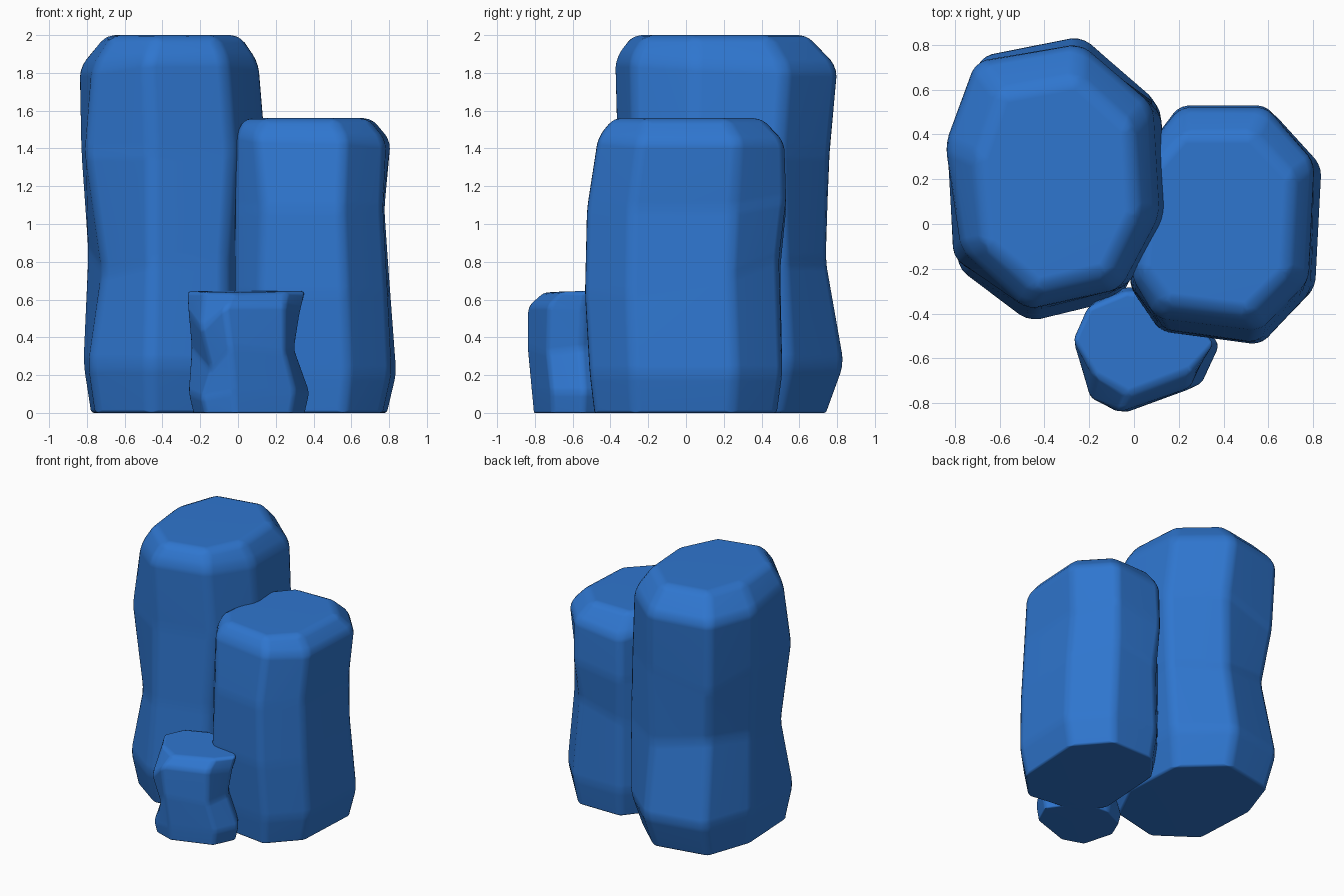
import bpy, bmesh

if "Cube" in bpy.data.objects:
    bpy.data.objects.remove(bpy.data.objects["Cube"])

stone = bpy.data.materials.new("blue_stone")
stone.diffuse_color = (0.028, 0.18, 0.62, 1)
stone.use_nodes = True
stone.node_tree.nodes["Principled BSDF"].inputs["Base Color"].default_value = stone.diffuse_color


def column(name, outline, rings, dents, bevel):
    """Loft an outline through rings given as (z, xmin, xmax, ymin, ymax)."""
    xs, ys = [p[0] for p in outline], [p[1] for p in outline]
    w, d = max(xs) - min(xs), max(ys) - min(ys)
    unit = [((x - min(xs)) / w, (y - min(ys)) / d) for x, y in outline]
    bm = bmesh.new()
    loops = []
    for r, (z, x0, x1, y0, y1) in enumerate(rings):
        loop = []
        for i, (u, v) in enumerate(unit):
            dx, dy, dz = dents.get((r, i), (0, 0, 0))
            loop.append(bm.verts.new((x0 + u * (x1 - x0) + dx,
                                      y0 + v * (y1 - y0) + dy, z + dz)))
        loops.append(loop)
    n = len(unit)
    for a, b in zip(loops, loops[1:]):
        for i in range(n):
            j = (i + 1) % n
            bm.faces.new((a[i], a[j], b[j], b[i]))
    bm.faces.new(loops[0][::-1])
    bm.faces.new(loops[-1])
    bmesh.ops.recalc_face_normals(bm, faces=bm.faces)
    # narrower rounding along the foot
    weight = bm.edges.layers.float.new("bevel_weight_edge")
    foot = set(loops[0])
    for e in bm.edges:
        e[weight] = 0.35 if all(v in foot for v in e.verts) else 1.0
    mesh = bpy.data.meshes.new(name)
    bm.to_mesh(mesh)
    bm.free()
    mesh.materials.append(stone)
    ob = bpy.data.objects.new(name, mesh)
    bpy.context.collection.objects.link(ob)
    # worn, rounded edges
    mod = ob.modifiers.new("worn_edges", 'BEVEL')
    mod.width = bevel
    mod.segments = 3
    mod.limit_method = 'WEIGHT'
    mod.use_clamp_overlap = True
    bpy.ops.object.select_all(action='DESELECT')
    ob.select_set(True)
    bpy.context.view_layer.objects.active = ob
    bpy.ops.object.modifier_apply(modifier=mod.name)
    bpy.ops.object.shade_smooth_by_angle(angle=0.7)
    soft = ob.modifiers.new("even_shading", 'WEIGHTED_NORMAL')
    soft.keep_sharp = True
    return ob


# tall column, outlines run counter-clockwise from the back left
column("tall_column",
       [(-.69, .76), (-.83, .36), (-.80, -.20), (-.46, -.44),
        (-.03, -.34), (.15, .02), (.12, .55), (-.21, .85)],
       [(0, -.78, .06, -.37, .75),
        (.26, -.82, .11, -.44, .845),
        (.80, -.80, .10, -.39, .75),
        (1.38, -.83, .15, -.37, .765),
        (1.83, -.845, .11, -.385, .81),
        (2.0, -.70, .01, -.29, .65)],
       {(2, 2): (.06, .02, -.06), (3, 2): (-.01, 0, 0),
        (4, 2): (.05, .05, 0), (4, 3): (0, 0, .05), (4, 4): (0, 0, .05),
        (5, 2): (.01, .02, 0), (4, 5): (0, 0, .03),
        (2, 0): (.03, -.03, .08), (2, 6): (.05, .04, 0),
        (1, 6): (.02, 0, 0), (3, 0): (0, .02, -.1), (2, 1): (0, 0, .05)},
       .05)

# medium column
column("medium_column",
       [(.21, .53), (.02, .30), (-.02, -.28), (.12, -.48),
        (.58, -.54), (.81, -.30), (.84, .27), (.61, .53)],
       [(0, .03, .79, -.49, .48),
        (.21, -.01, .84, -.515, .51),
        (.63, -.02, .82, -.54, .53),
        (1.08, -.02, .795, -.53, .53),
        (1.44, -.01, .81, -.47, .52),
        (1.56, .035, .71, -.39, .40)],
       {(3, 3): (.02, 0, 0), (2, 0): (.02, -.03, .12),
        (2, 7): (-.03, -.04, .2), (3, 7): (.02, 0, .05),
        (2, 6): (-.02, -.03, .1), (3, 6): (-.02, -.02, 0),
        (4, 1): (0, 0, .04), (4, 2): (0, 0, .05), (4, 3): (-.03, 0, .03),
        (4, 4): (0, 0, .02), (3, 1): (.03, 0, 0), (4, 0): (0, 0, -.04)},
       .05)

# small column
column("small_column",
       [(-.20, -.36), (-.27, -.53), (-.20, -.78), (-.03, -.84),
        (.29, -.73), (.37, -.55), (.20, -.30), (-.03, -.28)],
       [(0, -.24, .36, -.81, -.30),
        (.11, -.265, .385, -.82, -.28),
        (.34, -.25, .30, -.845, -.29),
        (.54, -.265, .335, -.84, -.28),
        (.645, -.275, .365, -.79, -.30)],
       {(1, 2): (.0, 0, -.03), (2, 2): (.05, .04, -.12),
        (3, 2): (0, 0, -.10), (2, 3): (.0, 0, .01),
        (4, 2): (.03, .06, 0), (4, 3): (.01, .03, -.01),
        (3, 3): (-.03, 0, .03), (2, 4): (.02, 0, -.02),
        (4, 4): (-.03, .04, 0), (3, 4): (-.01, 0, .03)}, .025)
